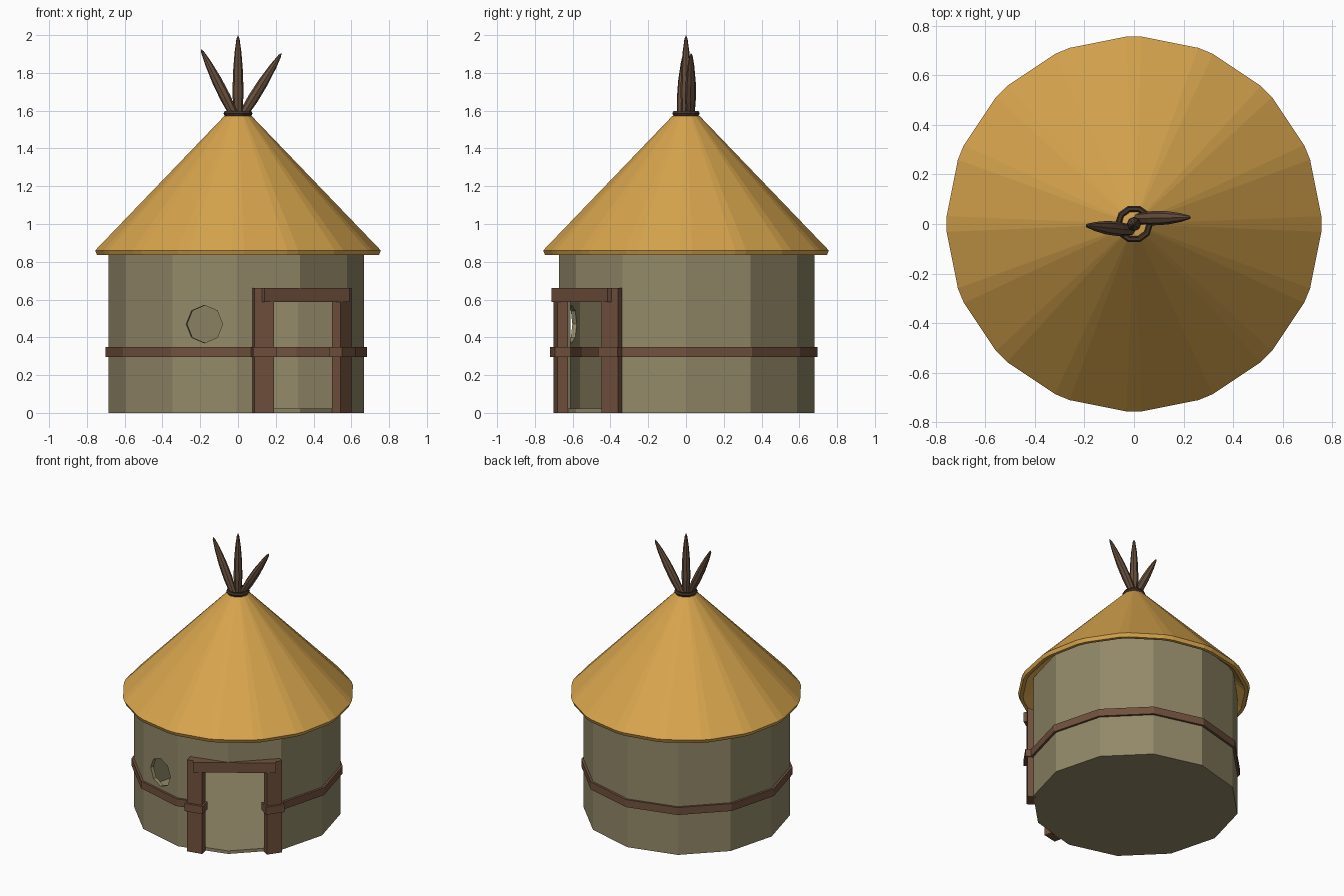
import bpy, bmesh, math
from mathutils import Vector, Matrix

if "Cube" in bpy.data.objects:
    bpy.data.objects.remove(bpy.data.objects["Cube"])

CX, CY = -0.009, 0.003          # centre of the round wall


def mat(name, rgb):
    m = bpy.data.materials.new(name)
    m.diffuse_color = (*rgb, 1)
    m.use_nodes = True
    m.node_tree.nodes["Principled BSDF"].inputs["Base Color"].default_value = m.diffuse_color
    return m


THATCH = mat("golden_thatch", (0.68, 0.375, 0.075))
CLAY = mat("olive_clay", (0.29, 0.25, 0.14))
WOOD = mat("brown_wood", (0.165, 0.082, 0.047))
POLE = mat("pole_wood", (0.135, 0.078, 0.046))
ROPE = mat("dark_rope", (0.06, 0.034, 0.022))


def finish(bm, name, material, matrix):
    bmesh.ops.recalc_face_normals(bm, faces=bm.faces)
    me = bpy.data.meshes.new(name)
    bm.to_mesh(me)
    bm.free()
    me.materials.append(material)
    me.transform(matrix)
    ob = bpy.data.objects.new(name, me)
    bpy.context.collection.objects.link(ob)
    return ob


def even(n, off=0.0):
    return [2 * math.pi * i / n + off for i in range(n)]


def lathe(name, profile, angles, material, closed=False, matrix=Matrix()):
    """Revolve (radius, z) points; radius 0 becomes a single pole vertex."""
    bm = bmesh.new()
    rows = []
    for r, z in profile:
        if r == 0:
            rows.append([bm.verts.new((0, 0, z))] * len(angles))
        else:
            rows.append([bm.verts.new((r * math.cos(a), r * math.sin(a), z)) for a in angles])
    pairs = list(zip(rows, rows[1:]))
    if closed:
        pairs.append((rows[-1], rows[0]))
    for a, b in pairs:
        for i in range(len(angles)):
            j = (i + 1) % len(angles)
            quad = list(dict.fromkeys([a[i], a[j], b[j], b[i]]))
            if len(quad) > 2:
                bm.faces.new(quad)
    return finish(bm, name, material, matrix)


def radial_box(name, az, dist, depth, width, z0, z1, material):
    """Box facing outward at azimuth az (degrees), dist from the wall centre."""
    bm = bmesh.new()
    bmesh.ops.create_cube(bm, size=1)
    m = (Matrix.Translation((CX, CY, 0)) @ Matrix.Rotation(math.radians(az), 4, 'Z')
         @ Matrix.Translation((dist, 0, (z0 + z1) / 2))
         @ Matrix.Diagonal((depth, width, z1 - z0, 1)))
    return finish(bm, name, material, m)


def cut(ob, cutter):
    mod = ob.modifiers.new("cut", 'BOOLEAN')
    mod.operation = 'DIFFERENCE'
    mod.solver = 'EXACT'
    mod.object = cutter
    cutter.hide_render = True
    cutter.hide_viewport = True
    cutter.display_type = 'WIRE'


centre = Matrix.Translation((CX, CY, 0))

# Hollow wall with floor, and the wooden band around it
wall = lathe("wall", [(0, 0), (0.676, 0), (0.676, 0.89), (0.651, 0.89), (0.651, 0.02), (0, 0.02)],
             even(12), CLAY, matrix=centre)
band = lathe("wall_band", [(0.64, 0.295), (0.692, 0.295), (0.692, 0.348), (0.64, 0.348)],
             even(12), WOOD, closed=True, matrix=centre)

# Door and window openings
DOOR = -56.5
door_cut = radial_box("door_cutter", DOOR, 0.65, 0.34, 0.46, 0.022, 0.64, CLAY)
cut(wall, door_cut)
cut(band, door_cut)
az = math.radians(255)
window_cut = lathe("window_cutter", [(0, -0.1), (0.1, -0.1), (0.1, 0.1), (0, 0.1)], even(8), CLAY,
                   matrix=Matrix.Translation((CX + 0.653 * math.cos(az), CY + 0.653 * math.sin(az), 0.47))
                   @ Matrix.Rotation(az, 4, 'Z') @ Matrix.Rotation(math.pi / 2, 4, 'Y'))
cut(wall, window_cut)

# Door frame: two posts with band wraps, and a lintel
for side, label in ((-1, "left"), (1, "right")):
    a = DOOR + side * 21.5
    radial_box("door_post_" + label, a, 0.682, 0.056, 0.105, 0, 0.66, WOOD)
    radial_box("post_wrap_" + label, a, 0.684, 0.084, 0.127, 0.295, 0.35, WOOD)
radial_box("door_lintel", DOOR, 0.645, 0.07, 0.54, 0.588, 0.66, WOOD)

# Thatched roof: sixteen sides with bevelled corners, open underneath
roof_angles = [a + d for a in even(16) for d in (-0.042, 0.042)]
lathe("roof", [(0, 1.54), (0.06, 1.53), (0.725, 0.835), (0.747, 0.835), (0.757, 0.86),
               (0.072, 1.572), (0, 1.58)], roof_angles, THATCH)

# Rope collar at the peak
lathe("rope_collar", [(0.064 + 0.013 * math.cos(t), 1.585 + 0.014 * math.sin(t)) for t in even(6)],
      even(10), ROPE, closed=True)

# Three pointed poles fanning out of the peak
poles = [("pole_middle", (0, 0, 1.55), (0, 0, 2.0)),
         ("pole_left", (-0.012, -0.025, 1.56), (-0.195, -0.006, 1.925)),
         ("pole_right", (0.015, 0.022, 1.56), (0.23, 0.027, 1.905))]
for name, base, tip in poles:
    base, tip = Vector(base), Vector(tip)
    d = tip - base
    L = d.length
    prof = [(0, 0), (0.022, 0), (0.029, 0.3 * L), (0.027, 0.55 * L), (0.018, 0.8 * L),
            (0.008, 0.96 * L), (0, L)]
    lathe(name, prof, even(8), POLE,
          matrix=Matrix.Translation(base) @ d.to_track_quat('Z', 'Y').to_matrix().to_4x4())
